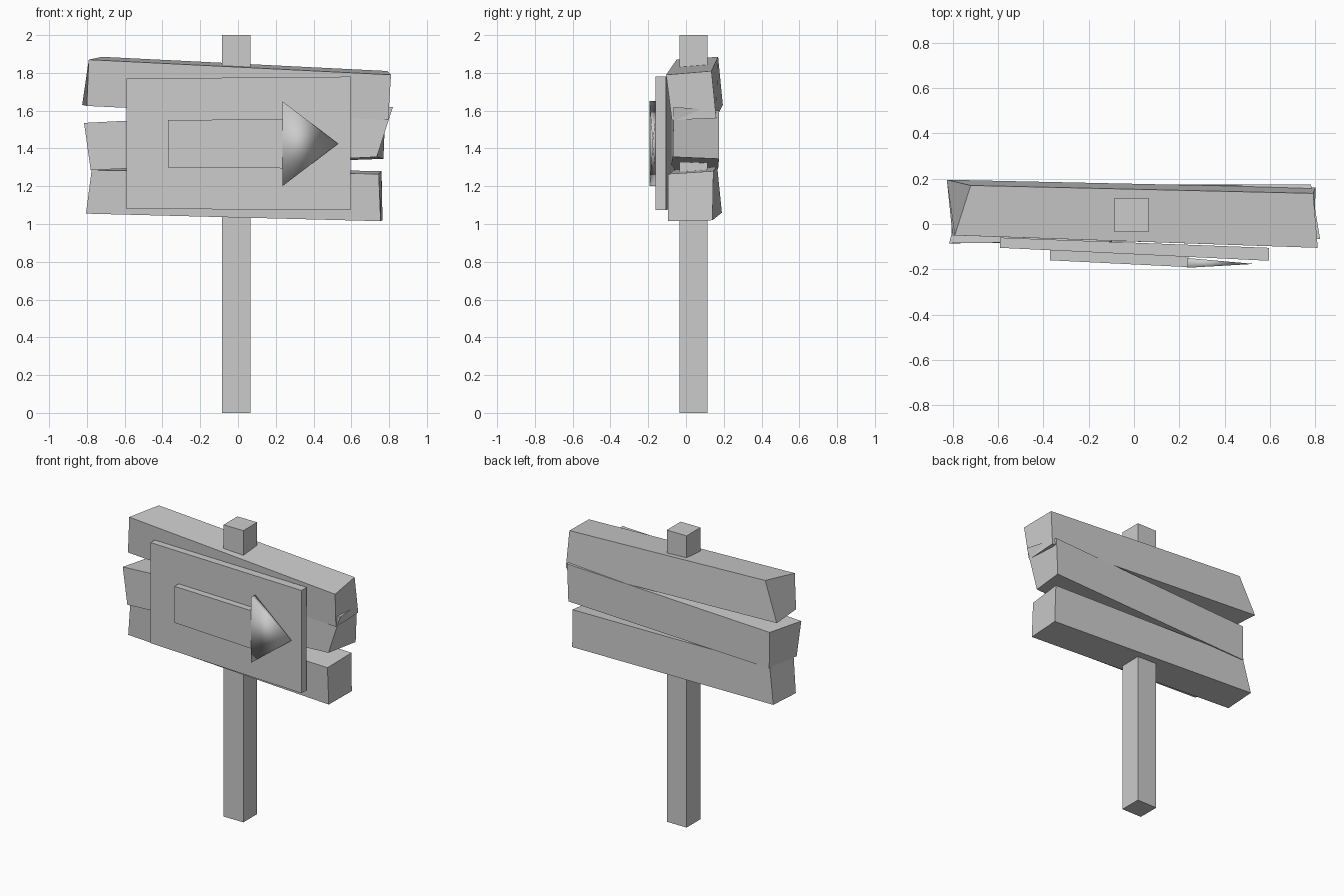
import bpy


def mesh_object(name, verts, faces):
    mesh = bpy.data.meshes.new(name)
    mesh.from_pydata(verts, [], faces)
    obj = bpy.data.objects.new(name, mesh)
    bpy.context.collection.objects.link(obj)
    return obj


def block(name, left, right):
    """Six-sided block between two end quads.
    Corner order: front bottom, front top, back top, back bottom."""
    faces = [(0, 1, 2, 3)[::-1], (4, 5, 6, 7)]
    faces += [(i, (i + 1) % 4, (i + 1) % 4 + 4, i + 4) for i in range(4)]
    return mesh_object(name, left + right, faces)


def end(x, front, back, low, high):
    return [(x, front, low), (x, front, high), (x, back, high), (x, back, low)]


# Square post
block("post", end(-0.085, -0.035, 0.115, 0, 2), end(0.065, -0.035, 0.115, 0, 2))

# Three crooked hand-cut planks
block("top_plank",
      [(-0.80, -0.05, 1.625), (-0.79, -0.05, 1.87), (-0.72, 0.17, 1.885), (-0.825, 0.195, 1.63)],
      [(0.795, -0.075, 1.55), (0.81, -0.105, 1.79), (0.79, 0.135, 1.81), (0.80, 0.16, 1.56)])
block("middle_plank",
      [(-0.78, -0.085, 1.285), (-0.815, -0.085, 1.535), (-0.75, 0.165, 1.535), (-0.75, 0.17, 1.29)],
      [(0.735, -0.07, 1.355), (0.82, -0.065, 1.62), (0.78, 0.175, 1.60), (0.77, 0.175, 1.345)])
block("bottom_plank",
      [(-0.805, -0.04, 1.055), (-0.775, -0.06, 1.285), (-0.75, 0.165, 1.305), (-0.795, 0.19, 1.06)],
      [(0.755, -0.095, 1.015), (0.745, -0.095, 1.265), (0.76, 0.145, 1.28), (0.765, 0.14, 1.02)])

# Slightly turned sign panel
block("sign_panel", end(-0.59, -0.105, -0.06, 1.08, 1.77),
      end(0.595, -0.162, -0.105, 1.075, 1.78))

# Arrow shaft and tapering, smooth-shaded head
block("arrow_shaft", end(-0.37, -0.16, -0.115, 1.30, 1.55),
      end(0.24, -0.19, -0.145, 1.295, 1.555))
head = mesh_object("arrow_head",
                   end(0.235, -0.193, -0.15, 1.20, 1.65) + [(0.53, -0.176, 1.425)],
                   [(3, 2, 1, 0)] + [(i, (i + 1) % 4, 4) for i in range(4)])
head.data.polygons.foreach_set("use_smooth", [True] * len(head.data.polygons))

# Outward normals on every part
import bmesh
for obj in bpy.context.collection.objects:
    bm = bmesh.new()
    bm.from_mesh(obj.data)
    bmesh.ops.recalc_face_normals(bm, faces=bm.faces)
    bm.to_mesh(obj.data)
    bm.free()
